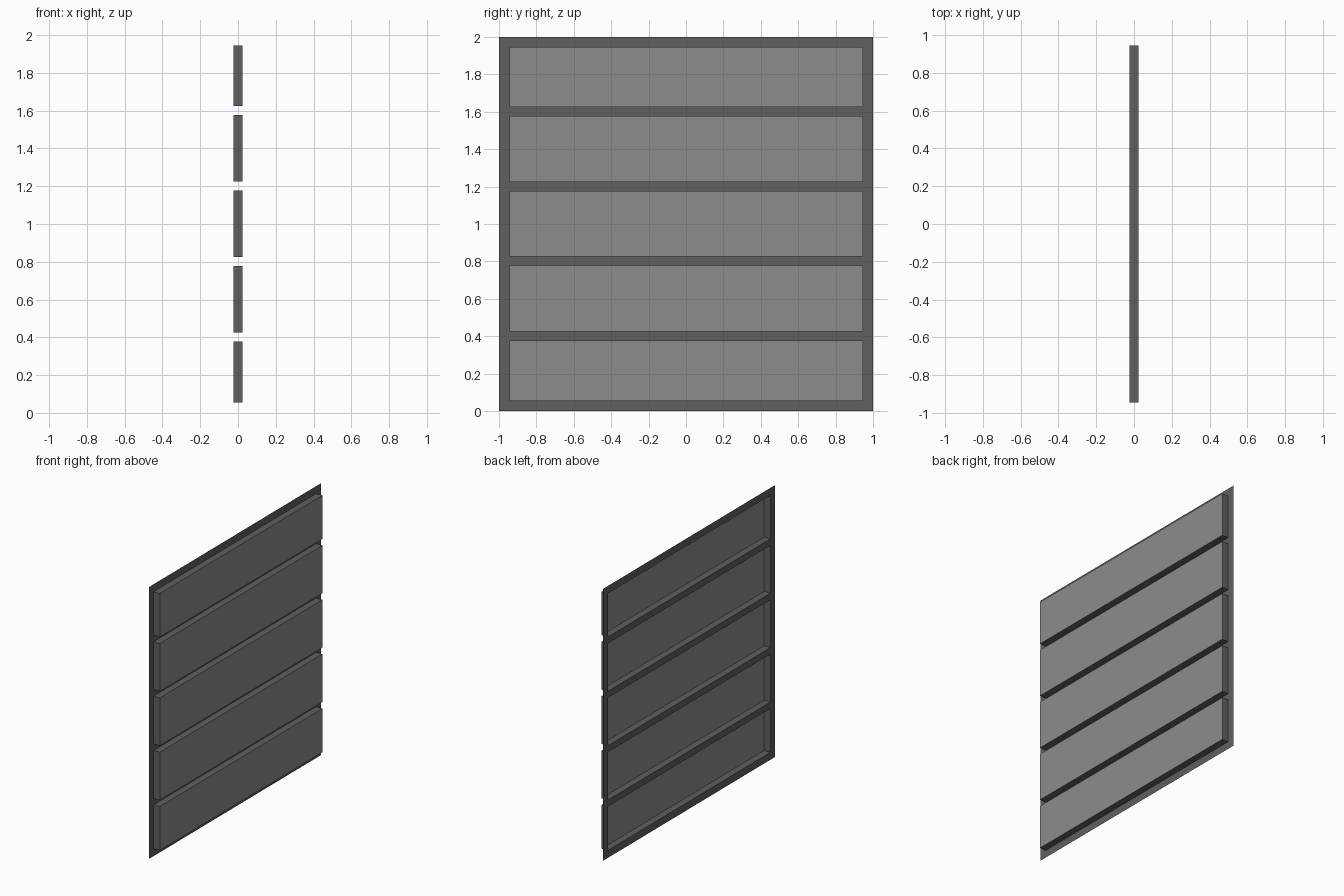
import bpy, bmesh

if "Cube" in bpy.data.objects:
    bpy.data.objects.remove(bpy.data.objects["Cube"])


def material(name, v):
    m = bpy.data.materials.new(name)
    m.diffuse_color = (v, v, v, 1)
    m.use_nodes = True
    m.node_tree.nodes["Principled BSDF"].inputs["Base Color"].default_value = m.diffuse_color
    return m


dark = material("dark grey", 0.115)
light = material("mid grey", 0.265)

BACK, FRONT = -0.025, 0.025      # sheet plane and raised panel plane
Y = 0.945                        # half width of the panels
ROWS = [(0.055, 0.377), (0.425, 0.777), (0.825, 1.177),
        (1.225, 1.577), (1.625, 1.945)]


def make_object(name, bm, mats):
    bmesh.ops.remove_doubles(bm, verts=bm.verts[:], dist=1e-5)
    me = bpy.data.meshes.new(name)
    bm.to_mesh(me)
    bm.free()
    for m in mats:
        me.materials.append(m)
    ob = bpy.data.objects.new(name, me)
    bpy.context.collection.objects.link(ob)
    return ob


def quad(bm, pts, mat=0):
    f = bm.faces.new([bm.verts.new(p) for p in pts])
    f.material_index = mat


def rect(y0, y1, z0, z1, x):
    # corners run counter-clockwise seen from +x
    return [(x, y0, z0), (x, y1, z0), (x, y1, z1), (x, y0, z1)]


# Flat frame sheet: every grid cell that is not a panel opening
ys = [-1, -Y, Y, 1]
zs = [0] + [z for row in ROWS for z in row] + [2]
bm = bmesh.new()
for i in range(len(ys) - 1):
    for j in range(len(zs) - 1):
        if not (i == 1 and j % 2 == 1):
            quad(bm, rect(ys[i], ys[i + 1], zs[j], zs[j + 1], BACK))
make_object("door_frame", bm, [dark])

# Raised panels: light face, dark side walls, open at the back
for n, (z0, z1) in enumerate(ROWS):
    bm = bmesh.new()
    back, front = rect(-Y, Y, z0, z1, BACK), rect(-Y, Y, z0, z1, FRONT)
    quad(bm, front, 1)
    for k in range(4):
        m = (k + 1) % 4
        quad(bm, [back[k], back[m], front[m], front[k]])
    make_object(f"door_panel_{n + 1}", bm, [dark, light])
